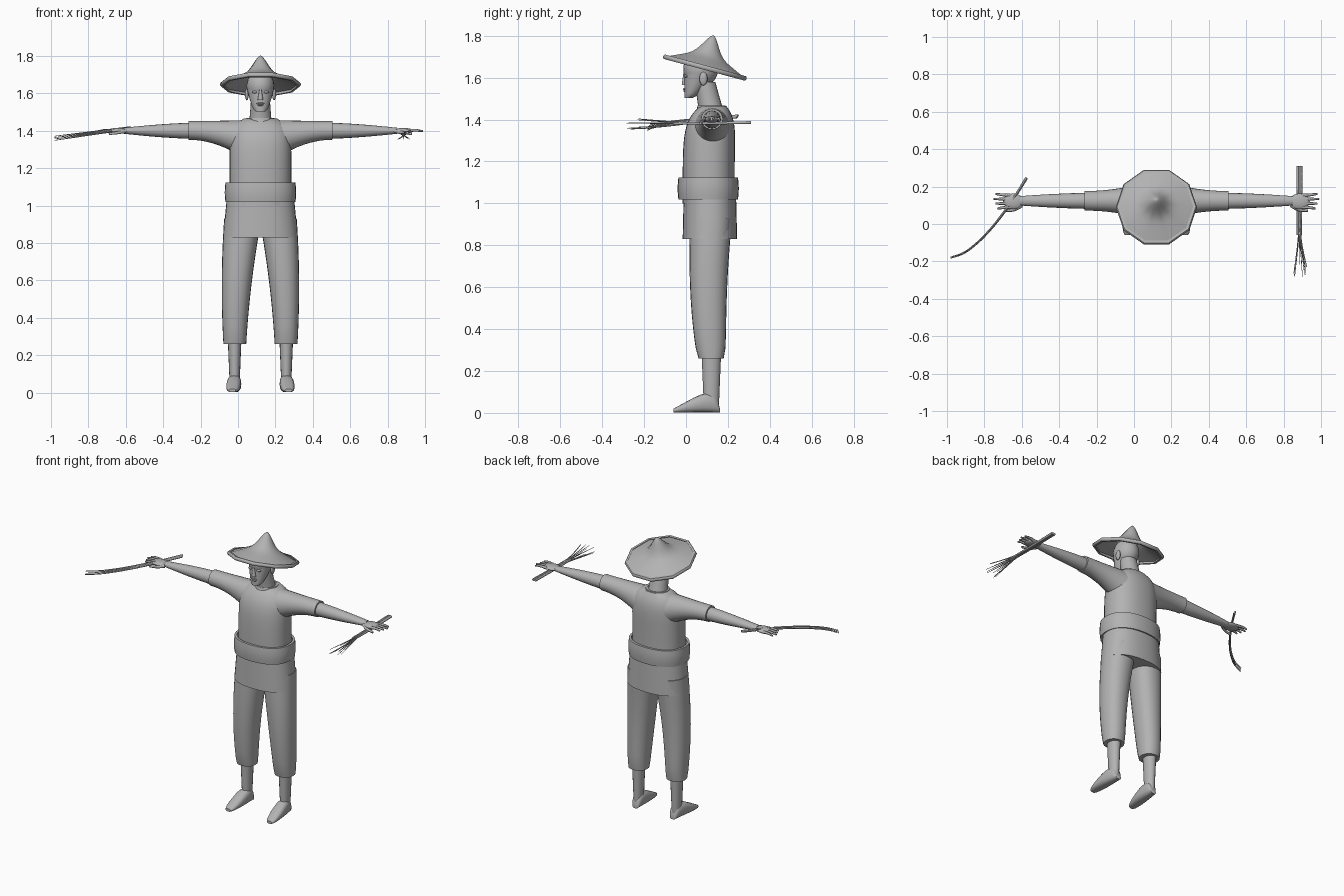
import bpy, bmesh, math, random
from mathutils import Matrix

random.seed(4)
if "Cube" in bpy.data.objects:
    bpy.data.objects.remove(bpy.data.objects["Cube"])

CENTRE = 0.12   # centre line of the body
GREY = (0.45, 0.45, 0.45, 1)
grey = bpy.data.materials.new("plain_grey")
grey.use_nodes = True
grey.diffuse_color = GREY
grey.node_tree.nodes["Principled BSDF"].inputs["Base Color"].default_value = GREY

meshes = []


def mix(start, end, u):
    return start + (end - start) * u


def steps(count):
    return [i / count for i in range(count + 1)]


def arch(u):
    return math.sin(math.pi * u)


def finish(name, bm):
    bmesh.ops.remove_doubles(bm, verts=bm.verts, dist=0.0001)
    bmesh.ops.recalc_face_normals(bm, faces=bm.faces)
    mesh = bpy.data.meshes.new(name)
    bm.to_mesh(mesh)
    bm.free()
    mesh.materials.append(grey)
    part = bpy.data.objects.new(name, mesh)
    bpy.context.collection.objects.link(part)
    meshes.append(part)
    return part


def place(axis, along, a, b):
    return {"x": (along, a, b), "y": (a, along, b), "z": (a, b, along)}[axis]


def loft(name, axis, rings, sides=24, power=2.0, cap=True, wall=0.0):
    """Skin rings of (position, centre a, centre b, radius a, radius b)."""
    bm = bmesh.new()
    if wall:
        inner = [(t, ca, cb, ra - wall, rb - wall) for t, ca, cb, ra, rb in reversed(rings)]
        rings = rings + inner + rings[:1]
    rows = []
    for t, ca, cb, ra, rb in rings:
        row = []
        for i in range(sides):
            turn = math.tau * i / sides
            c, s = math.cos(turn), math.sin(turn)
            a = ca + ra * math.copysign(abs(c) ** (2 / power), c)
            b = cb + rb * math.copysign(abs(s) ** (2 / power), s)
            row.append(bm.verts.new(place(axis, t, a, b)))
        rows.append(row)
    for low, high in zip(rows, rows[1:]):
        for i in range(sides):
            j = (i + 1) % sides
            bm.faces.new((low[i], low[j], high[j], high[i]))
    if cap and not wall:
        bm.faces.new(rows[0])
        bm.faces.new(rows[-1])
    return finish(name, bm)


def ball(name, location, size):
    bm = bmesh.new()
    matrix = Matrix.Translation(location) @ Matrix.Diagonal((*size, 1))
    bmesh.ops.create_uvsphere(bm, u_segments=20, v_segments=14, radius=1, matrix=matrix)
    return finish(name, bm)


def stalk(name, points, radius, tip):
    """Round tapering curve through the points."""
    curve = bpy.data.curves.new(name, "CURVE")
    curve.dimensions = "3D"
    curve.bevel_depth = radius
    curve.bevel_resolution = 1
    curve.resolution_u = 5
    curve.use_fill_caps = True
    curve.materials.append(grey)
    spline = curve.splines.new("BEZIER")
    spline.bezier_points.add(len(points) - 1)
    for knot, point, u in zip(spline.bezier_points, points, steps(len(points) - 1)):
        knot.co = point
        knot.handle_left_type = knot.handle_right_type = "AUTO"
        knot.radius = mix(1, tip, u)
    bpy.context.collection.objects.link(bpy.data.objects.new(name, curve))


# Tunic: body, collar, skirt and loose sash
loft("tunic_body", "z", [
    (mix(1, 1.465, u), CENTRE, mix(.108, .13, u ** 4),
     mix(.165, .09, u ** 12), mix(.124, .062, u ** 8)) for u in steps(20)], 32, 2.3)
loft("collar", "z", [
    (mix(1.43, 1.468, u), CENTRE, .122, mix(.084, .074, u), mix(.076, .066, u))
    for u in steps(3)], wall=.01)
loft("tunic_skirt", "z", [
    (mix(.83, 1.04, u), CENTRE, .114, mix(.2, .18, u), mix(.13, .125, u))
    for u in steps(3)], 32, 2.3)
loft("sash", "z", [
    (mix(1.018, 1.124, u), CENTRE, .106, .187 + .004 * arch(u), .142 + .004 * arch(u))
    for u in steps(6)], 32, 2.3, wall=.014)

# Neck and head
loft("neck", "z", [
    (mix(1.42, 1.58, u), CENTRE, mix(.125, .09, u), mix(.068, .05, u ** .5), mix(.066, .05, u ** .5))
    for u in steps(6)])
ball("skull", (CENTRE, .07, 1.64), (.074, .083, .085))


def jaw_ring(u):
    depth = mix(.02, .072, u ** .7)
    return mix(1.503, 1.62, u), CENTRE, depth - .008, mix(.025, .071, u ** .6), depth


loft("jaw", "z", [jaw_ring(u) for u in steps(10)])
loft("nose", "z", [
    (mix(1.565, 1.62, u), CENTRE, -.008, mix(.015, .006, u), mix(.013, .005, u))
    for u in steps(4)], 10)
ball("upper_lip", (CENTRE, -.006, 1.546), (.021, .008, .005))
ball("lower_lip", (CENTRE, -.005, 1.537), (.017, .008, .005))


# Ten-sided conical hat with a rolled rim, tilted back
def hat_ring(v):
    height = .09 * (1 - v) + .07 * math.exp(-(v * 4) ** 2)
    return height, 0, 0, .21 * v, .21 * v


crown = loft("hat_crown", "z", [hat_ring(u) for u in steps(24)], 10, cap=False)
rim = loft("hat_rim", "z", [
    (mix(-.011, .011, u), 0, 0, .211 + .006 * arch(u), .211 + .006 * arch(u))
    for u in steps(4)], 10, wall=.014)
for part in (crown, rim):
    part.location = (CENTRE, .09, 1.648)
    part.rotation_euler.x = math.radians(-15)

# Limbs, mirrored about the body centre line
for side, sign in (("left", 1), ("right", -1)):
    def out(distance):
        return CENTRE + sign * distance

    ball(side + "_ear", (out(.073), .083, 1.595), (.01, .019, .032))
    ball(side + "_eye", (out(.03), 0, 1.607), (.015, .009, .007))

    # Sleeve flaring into the body, forearm and hand
    loft(side + "_sleeve", "x", [
        (out(mix(.08, .385, u)), .124, 1.402 - .05 * (1 - u) ** 2,
         .052 + .04 * (1 - u) ** 2, .05 + .055 * (1 - u) ** 2) for u in steps(10)])
    loft(side + "_forearm", "x", [
        (out(mix(.36, .73, u)), .124, 1.4, mix(.043, .025, u ** 1.5), mix(.043, .016, u ** 1.5))
        for u in steps(8)], 16)
    ball(side + "_palm", (out(.765), .121, 1.4), (.055, .042, .015))
    for i in range(4):
        y, spread = .09 + .021 * i, .005 * (i - 1.5)
        reach = .87 - .01 * abs(i - 2)
        stalk(f"{side}_finger_{i + 1}", [
            (out(.78), y, 1.4), (out(.83), y + spread / 2, 1.403), (out(reach), y + spread, 1.398)],
            .01, .5)
    stalk(side + "_thumb", [(out(.72), .1, 1.398), (out(.76), .077, 1.39), (out(.81), .07, 1.383)],
          .011, .6)

    # Trouser leg, shin and bare foot
    loft(side + "_trouser_leg", "z", [
        (mix(.26, .93, u), out(mix(.137, .094, u ** 2)), .12 - .012 * arch(u),
         mix(.061, .1, u), mix(.06, .1, u ** .5)) for u in steps(14)], 24, 2.2)
    loft(side + "_shin", "z", [
        (mix(.03, .32, u), out(.138), .121, mix(.026, .038, u), mix(.036, .048, u))
        for u in steps(6)], 16)

    def foot_ring(u):
        half = .009 + .037 * arch(u ** .5)
        return mix(.162, -.06, u), out(mix(.135, .15, u)), half + .002, .018 + .021 * arch(u) ** .5, half

    loft(side + "_foot", "y", [foot_ring(u) for u in steps(16)], 16, 2.6)

# Straw bundle in the left hand, fanning out towards the front
for i in range(3):
    x = .875 + .009 * i
    stalk(f"bundle_stem_{i + 1}", [(x, .31, 1.386), (x, .1, 1.382), (x, -.06, 1.382)], .0075, .7)
for i in range(12):
    x, z = random.uniform(-.045, .045), random.uniform(-.036, .03)
    stalk(f"bundle_straw_{i + 1}", [
        (.885, .02, 1.383), (.885 + x * .3, -.1, 1.383 + z / 2),
        (.885 + x, random.uniform(-.3, -.21), 1.385 + z)], .004, .3)

# Curved bunch in the right hand, drooping outwards
for i in range(4):
    shift = .005 * (i - 1.5)
    stalk(f"bent_straw_{i + 1}", [
        (mix(-.575, -.98, u), mix(.245, -.18, 1 - (1 - u) ** 1.6) + shift / 2,
         mix(1.415, 1.36, u) + shift * (u + .5)) for u in steps(6)], .006, .3)

# Smooth shading with sharp creases kept
bpy.ops.object.select_all(action="DESELECT")
for part in meshes:
    part.select_set(True)
bpy.context.view_layer.objects.active = meshes[0]
bpy.ops.object.shade_smooth_by_angle(angle=math.radians(50))
